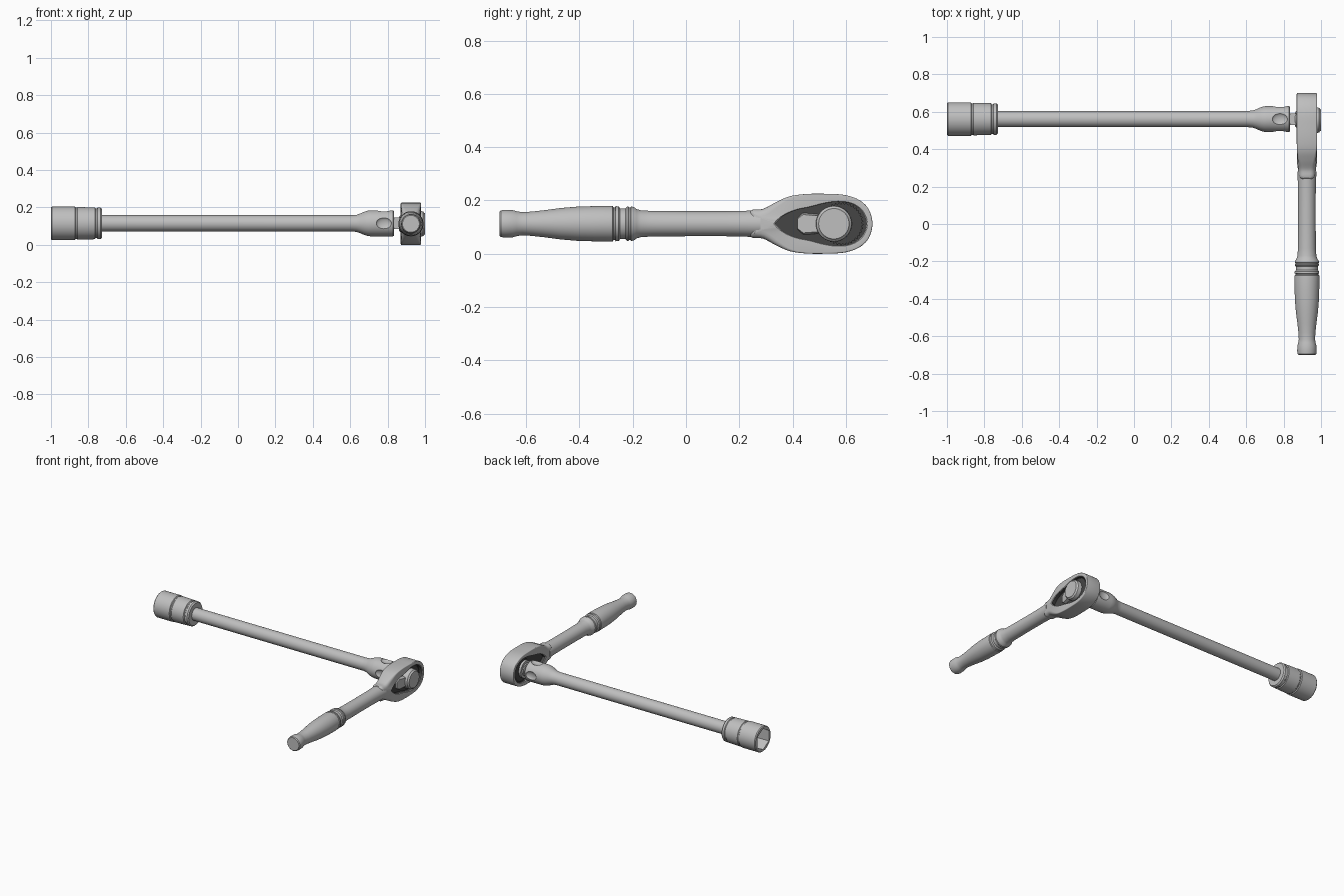
import bpy, bmesh, math
from mathutils import Vector

if "Cube" in bpy.data.objects:
    bpy.data.objects.remove(bpy.data.objects["Cube"])

CZ = 0.1125          # height of the wrench centre line
HX = 0.9245          # x centre of the ratchet
RY, RZ = 0.561, 0.115  # extension bar axis


def material(name, v):
    m = bpy.data.materials.new(name)
    m.diffuse_color = (v, v, v, 1)
    m.use_nodes = True
    m.node_tree.nodes["Principled BSDF"].inputs["Base Color"].default_value = m.diffuse_color
    return m


STEEL = material("satin steel", 0.52)
DARK = material("dark mechanism", 0.06)


def make(name, bm, mats=(STEEL,), angle=30):
    bmesh.ops.recalc_face_normals(bm, faces=bm.faces)
    me = bpy.data.meshes.new(name)
    bm.to_mesh(me)
    bm.free()
    ob = bpy.data.objects.new(name, me)
    bpy.context.collection.objects.link(ob)
    for m in mats:
        me.materials.append(m)
    smooth(ob, angle)
    return ob


def smooth(ob, angle=30):
    bpy.ops.object.select_all(action='DESELECT')
    ob.select_set(True)
    bpy.context.view_layer.objects.active = ob
    bpy.ops.object.shade_smooth_by_angle(angle=math.radians(angle))


def loft(bm, loops):
    """Bridge closed loops of points; returns the faces of each band."""
    rings = [[bm.verts.new(p) for p in lp] for lp in loops]
    bands = []
    for a, b in zip(rings, rings[1:]):
        n = len(a)
        bands.append([bm.faces.new((a[i], a[(i + 1) % n], b[(i + 1) % n], b[i])) for i in range(n)])
    caps = [bm.faces.new(rings[0]), bm.faces.new(rings[-1])]
    return bands, caps


def lathe(name, profile, axis, c, segs=64, mat=STEEL, wave=0.0):
    """Revolve (position, radius) points round the X or Y axis through c."""
    loops = []
    for t, r in profile:
        lp = []
        for i in range(segs):
            a = 2 * math.pi * (i + 0.5) / segs
            q = r - (wave if i % 4 < 2 else 0)
            u, v = q * math.cos(a), q * math.sin(a)
            lp.append((t, c[0] + u, c[1] + v) if axis == 'X' else (c[0] + u, t, c[1] + v))
        loops.append(lp)
    bm = bmesh.new()
    loft(bm, loops)
    return make(name, bm, (mat,))


def cut(ob, cutter):
    mod = ob.modifiers.new("cut", 'BOOLEAN')
    mod.operation = 'DIFFERENCE'
    mod.solver = 'EXACT'
    mod.object = cutter
    cutter.hide_render = True
    bpy.ops.object.select_all(action='DESELECT')
    ob.select_set(True)
    bpy.context.view_layer.objects.active = ob
    bpy.ops.object.modifier_apply(modifier=mod.name)
    bpy.data.objects.remove(cutter)
    smooth(ob)


# Socket with hexagonal opening
socket = lathe("socket", [
    (-1, 0.085), (-0.994, 0.09), (-0.872, 0.09), (-0.868, 0.084), (-0.861, 0.084),
    (-0.857, 0.087), (-0.765, 0.085), (-0.761, 0.079), (-0.754, 0.079), (-0.75, 0.084),
    (-0.735, 0.084), (-0.727, 0.077)], 'X', (RY, RZ))
hexa = lathe("hex_cutter", [(-1.05, 0.074), (-0.85, 0.074)], 'X', (RY, RZ), segs=6)
cut(socket, hexa)

# Extension bar with flared collar
bar = lathe("extension_bar", [
    (-0.78, 0.0435), (0.61, 0.0435), (0.635, 0.046), (0.655, 0.053), (0.675, 0.062),
    (0.695, 0.068), (0.715, 0.07), (0.828, 0.07), (0.835, 0.065)], 'X', (RY, RZ))

# Four oval dimples round the collar
bm = bmesh.new()
for k in range(4):
    a = k * math.pi / 2
    d = Vector((0, math.cos(a), math.sin(a)))
    s = bmesh.ops.create_uvsphere(bm, u_segments=32, v_segments=16, radius=1)
    for v in s["verts"]:
        x, t, r = v.co.x * 0.041, v.co.y * 0.034, v.co.z * 0.018
        side = Vector((0, -d.z, d.y))
        v.co = Vector((0.78 + x, RY, RZ)) + side * t + d * (0.073 + r)
cut(bar, make("dimple_cutter", bm))

# Square drive and its round base
bm = bmesh.new()
bmesh.ops.create_cube(bm, size=1)
for v in bm.verts:
    v.co = Vector((0.86 + v.co.x * 0.08, RY + v.co.y * 0.062, RZ + v.co.z * 0.062))
make("square_drive", bm)
lathe("drive_base", [(0.862, 0.038), (0.868, 0.044), (0.868, 0.06), (0.9, 0.06)], 'X', (0.56, CZ))

# Turned handle
lathe("handle", [
    (-0.70, 0.045), (-0.695, 0.05), (-0.68, 0.052), (-0.65, 0.051), (-0.635, 0.0465),
    (-0.615, 0.0435), (-0.58, 0.0455), (-0.53, 0.051), (-0.47, 0.059), (-0.41, 0.064),
    (-0.35, 0.066), (-0.285, 0.067), (-0.275, 0.066), (-0.272, 0.061), (-0.266, 0.061),
    (-0.264, 0.066), (-0.253, 0.065), (-0.247, 0.058), (-0.228, 0.058), (-0.222, 0.064),
    (-0.216, 0.065), (-0.213, 0.061), (-0.209, 0.061), (-0.206, 0.065), (-0.196, 0.063),
    (-0.185, 0.055), (-0.17, 0.0505), (-0.13, 0.048), (0, 0.047), (0.15, 0.047),
    (0.22, 0.0485), (0.28, 0.051)], 'Y', (HX, CZ))


def outline(half, sub=5):
    """Closed smooth curve through a half outline (y, z) and its mirror."""
    pts = [Vector(p) for p in half]
    pts += [Vector((p.x, -p.y)) for p in reversed(pts[:-1])]
    n, out = len(pts), []
    for i in range(n):
        p0, p1, p2, p3 = (pts[(i + k) % n] for k in (-1, 0, 1, 2))
        for j in range(sub):
            t = j / sub
            out.append(0.5 * (2 * p1 + (p2 - p0) * t + (2 * p0 - 5 * p1 + 4 * p2 - p3) * t * t
                              + (3 * p1 - p0 - 3 * p2 + p3) * t ** 3))
    return out


# Ratchet head: tapered body with a teardrop recess on both faces
outer = outline([(0.24, 0.045), (0.29, 0.056), (0.34, 0.082), (0.39, 0.103), (0.45, 0.1115),
                 (0.52, 0.1125), (0.595, 0.108), (0.65, 0.089), (0.686, 0.054), (0.70, 0)])
inner = outline([(0.338, 0.004), (0.36, 0.025), (0.39, 0.042), (0.425, 0.054), (0.465, 0.062),
                 (0.52, 0.076), (0.57, 0.082), (0.62, 0.075), (0.66, 0.047), (0.677, 0)])
N = len(outer)


def blend(y):
    t = min(max((y - 0.24) / 0.2, 0), 1)
    return t * t * (3 - 2 * t)


def rim(side, ang):
    lp = []
    for i, p in enumerate(outer):
        d = (outer[(i + 1) % N] - outer[i - 1]).normalized()
        nrm = Vector((-d.y, d.x))
        k = blend(p.x)
        th, b = 0.044 + 0.0105 * k, 0.03 - 0.025 * k
        q = p - nrm * b * (1 - math.cos(ang))
        lp.append((HX + side * (th - b + b * math.sin(ang)), q.x, CZ + q.y))
    return lp


def well(side, depth, grow=0.0):
    mid = Vector((0.53, 0))
    pts = [p + (p - mid) * grow for p in inner]
    return [(HX + side * depth, p.x, CZ + p.y) for p in pts]


arc = [math.pi / 2 * k / 4 for k in range(5)]
loops = [well(-1, 0.03), well(-1, 0.05), well(-1, 0.0535, 0.03)]
loops += [rim(-1, a) for a in reversed(arc)] + [rim(1, a) for a in arc]
loops += [well(1, 0.0535, 0.03), well(1, 0.05), well(1, 0.025)]
bm = bmesh.new()
bands, caps = loft(bm, loops)
for f in bands[0] + bands[-1] + caps:      # recess walls and floors
    f.material_index = 1
make("ratchet_head", bm, (STEEL, DARK))

# Toothed rings inside the recess
for nm, x0, x1 in (("front_gear", 0.945, 0.962), ("back_gear", 0.884, 0.9)):
    lathe(nm, [(x0, 0.081), (x1, 0.081)], 'X', (0.585, CZ), 144, DARK, 0.006)

# Selector dial and reversing lever
lathe("selector_dial", [(0.93, 0.0675), (0.983, 0.0675), (0.99, 0.066), (0.994, 0.06),
                        (1.0, 0.057)], 'X', (0.555, CZ))
bm = bmesh.new()
prism = [(0.418, 0.022, 0.958), (0.44, 0.043, 0.964), (0.53, 0.034, 0.982)]
loft(bm, [[(0.945, y, CZ - h), (x, y, CZ - h * 0.8), (x, y, CZ + h * 0.8), (0.945, y, CZ + h)]
          for y, h, x in prism])
make("reversing_lever", bm)
